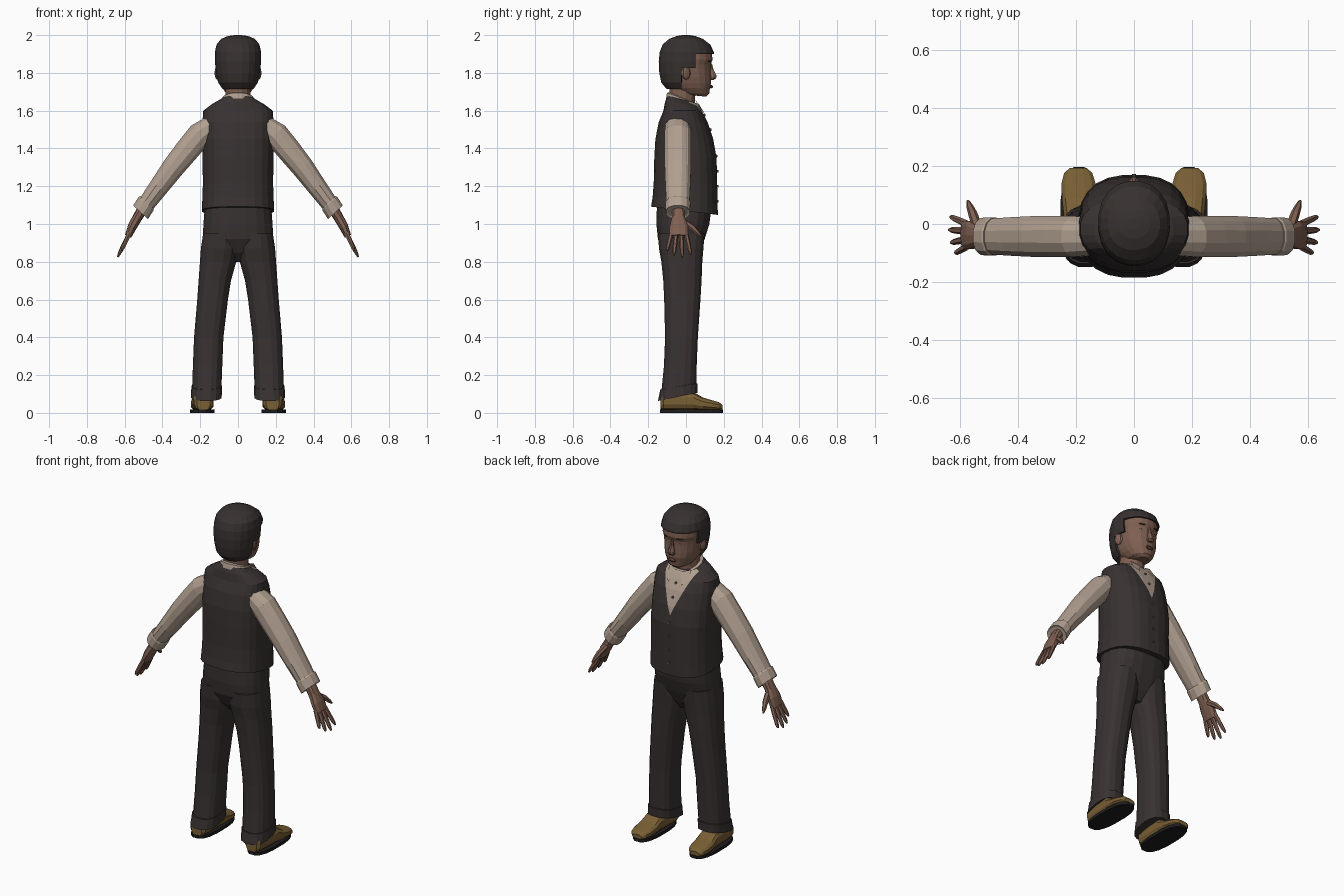
import bpy, bmesh, math
from mathutils import Vector as V


def mat(name, r, g, b):
    m = bpy.data.materials.new(name)
    m.diffuse_color = (r, g, b, 1)
    return m


CLOTH = mat("dark cloth", 0.040, 0.031, 0.031)
HAIR = mat("dark hair", 0.038, 0.031, 0.029)
SHIRT = mat("cream shirt", 0.44, 0.35, 0.28)
SKIN = mat("brown skin", 0.21, 0.115, 0.082)
SHOE = mat("tan leather", 0.19, 0.115, 0.035)
SOLE = mat("black sole", 0.014, 0.012, 0.012)
LIP = mat("lips", 0.14, 0.06, 0.05)
BUTTON = mat("button", 0.12, 0.09, 0.07)


def finish(bm, name, mats, mirror=False):
    bmesh.ops.recalc_face_normals(bm, faces=bm.faces)
    me = bpy.data.meshes.new(name)
    bm.to_mesh(me)
    bm.free()
    ob = bpy.data.objects.new(name, me)
    bpy.context.collection.objects.link(ob)
    for m in mats:
        me.materials.append(m)
    if mirror:
        ob.modifiers.new("mirror", 'MIRROR').use_mirror_merge = False
    return ob


def loft(rings, n=16, e=0.85, caps=(True, True), bm=None):
    """Skin rings given as (centre, half axis u, half axis v)."""
    bm = bm or bmesh.new()
    f = lambda t: math.copysign(abs(t) ** e, t)
    loops = []
    for c, u, v in rings:
        ang = [2 * math.pi * (i + 0.5) / n for i in range(n)]
        loops.append([bm.verts.new(V(c) + V(u) * f(math.cos(a)) + V(v) * f(math.sin(a))) for a in ang])
    for a, b in zip(loops, loops[1:]):
        for i in range(n):
            j = (i + 1) % n
            bm.faces.new((a[i], a[j], b[j], b[i]))
    if caps[0]:
        bm.faces.new(loops[0][::-1])
    if caps[1]:
        bm.faces.new(loops[-1])
    return bm


def level(z, x0, x1, y0, y1, tilt=0):
    """Horizontal ring from its extents; tilt raises the +y side."""
    h = (y1 - y0) / 2
    return ((x0 + x1) / 2, (y0 + y1) / 2, z), ((x1 - x0) / 2, 0, 0), (0, h, tilt)


def sym(rows):
    return [level(r[0], -r[1], r[1], *r[2:]) for r in rows]


def tube(bm, pts, radii, n=6):
    """Round tube through points, used for fingers."""
    d = (V(pts[-1]) - V(pts[0])).normalized()
    u = d.cross(V((0, 1, 0))).normalized()
    w = d.cross(u)
    loft([(p, u * r, w * r) for p, r in zip(pts, radii)], n, 1, bm=bm)


def cut(bm, co, no):
    bmesh.ops.bisect_plane(bm, geom=bm.verts[:] + bm.edges[:] + bm.faces[:], plane_co=co, plane_no=no)


def blob(name, loc, size, m, mirror=True, seg=8, rot=0):
    bm = bmesh.new()
    bmesh.ops.create_uvsphere(bm, u_segments=seg, v_segments=6, radius=1)
    for v in bm.verts:
        x, y, z = v.co.x * size[0], v.co.y * size[1], v.co.z * size[2]
        c, s = math.cos(rot), math.sin(rot)
        v.co = V(loc) + V((x * c - y * s, x * s + y * c, z))
    return finish(bm, name, [m], mirror)


# Vest, with the shirt front showing in its V neck
bm = loft(sym([(1.07, .193, -.186, .17, -.022), (1.13, .19, -.178, .168, -.01), (1.22, .187, -.172, .166),
               (1.35, .19, -.169, .163), (1.45, .19, -.163, .145), (1.54, .19, -.145, .115),
               (1.60, .185, -.12, .085), (1.635, .135, -.112, .07, -.01), (1.66, .085, -.1, .055, -.02)]), 24, .8)
sides = [V((s * .23, 0, -.095)).normalized() for s in (1, -1)]
for no in sides:
    cut(bm, (0, 0, 1.40), no)
for f in bm.faces:
    c = f.calc_center_median()
    if c.y > 0.02 and all((c - V((0, 0, 1.40))).dot(no) < 0 for no in sides):
        f.material_index = 1
finish(bm, "vest", [CLOTH, SHIRT])

# Shirt collar band and its two points
finish(loft(sym([(1.63, .095, -.108, .07, -.035), (1.665, .083, -.102, .062, -.03),
                 (1.668, .072, -.09, .05, -.03)]), 16, .95), "shirt_collar", [SHIRT])
bm = bmesh.new()
bm.faces.new([bm.verts.new(p) for p in ((.012, .068, 1.635), (.07, .05, 1.655), (.075, .085, 1.60), (.045, .105, 1.575))])
bmesh.ops.solidify(bm, geom=bm.faces[:], thickness=.007)
finish(bm, "collar_point", [SHIRT], True)

# Buttons down the shirt and vest
bm = bmesh.new()
for y, z in ((.096, 1.575), (.128, 1.50), (.16, 1.36), (.165, 1.28), (.167, 1.20), (.167, 1.12)):
    loft([((0, y - .004, z), (.008, 0, 0), (0, 0, .008)), ((0, y + .006, z), (.007, 0, 0), (0, 0, .007))], 8, 1, bm=bm)
finish(bm, "buttons", [BUTTON])

# Trousers: seat, legs and turned-up cuffs
finish(loft(sym([(.80, .04, -.07, .04), (.85, .13, -.115, .07), (.92, .188, -.15, .10),
                 (1.0, .185, -.158, .125), (1.12, .175, -.155, .14)]), 20, .8), "trouser_seat", [CLOTH])
finish(loft([level(*r) for r in (
    (.10, .088, .245, -.135, .055, .022), (.25, .082, .24, -.118, .058), (.40, .076, .234, -.112, .064),
    (.60, .052, .217, -.117, .078), (.70, .036, .21, -.122, .084), (.80, .008, .203, -.132, .088),
    (.87, -.004, .198, -.145, .094), (.95, .0, .186, -.15, .10))], 16, .8), "trouser_leg", [CLOTH], True)
finish(loft([level(*r) for r in ((.085, .085, .25, -.15, .063, .022), (.14, .084, .248, -.138, .063, .016),
                                 (.141, .09, .24, -.125, .055, .016))], 16, .8), "trouser_cuff", [CLOTH], True)

# Sleeves and shirt cuffs, following the sloping arm
NRM = V((.73, 0, .68))
arm = lambda rows: [((x, -.043, z), (0, ry, 0), NRM * r) for x, z, r, ry in rows]
finish(loft(arm([(.12, 1.53, .06, .065), (.20, 1.475, .069, .073), (.27, 1.39, .067, .073), (.343, 1.30, .062, .072),
                 (.42, 1.195, .054, .068), (.505, 1.08, .045, .062)]), 12, .9), "shirt_sleeve", [SHIRT], True)
finish(loft(arm([(.482, 1.115, .05, .064), (.486, 1.108, .055, .068), (.516, 1.062, .055, .066),
                 (.514, 1.066, .045, .055)]), 12, .9), "sleeve_cuff", [SHIRT], True)

# Hands: palm, four fingers and thumb
bm = loft([((x, y, z), (0, ry, 0), V((.88, 0, .47)) * t) for x, z, y, ry, t in (
    (.505, 1.08, -.04, .034, .028), (.535, 1.03, -.04, .036, .026), (.56, .985, -.038, .05, .024),
    (.582, .935, -.038, .05, .018))], 10, .8)
for y0, y1, x1, z1 in ((-.078, -.1, .615, .86), (-.052, -.064, .63, .835), (-.025, -.02, .637, .825), (.0, .025, .632, .84)):
    a, b = V((.575, y0, .95)), V((x1, y1, z1))
    tube(bm, (a, a.lerp(b, .5), a.lerp(b, .85), b), (.013, .012, .01, .005))
tube(bm, ((.54, -.01, 1.01), (.555, .035, .98), (.565, .06, .955), (.572, .08, .935)), (.017, .016, .012, .005))
finish(bm, "hand", [SKIN], True)

# Shoes and soles
finish(loft([((x, y, .012 + h / 2), (w, 0, 0), (0, 0, h / 2)) for y, x, w, h in (
    (-.135, .183, .035, .085), (-.12, .183, .052, .10), (-.04, .185, .055, .105), (.04, .187, .057, .10),
    (.09, .189, .061, .07), (.14, .191, .06, .055), (.175, .192, .05, .045), (.193, .192, .03, .03))], 12, .75),
    "shoe", [SHOE], True)
finish(loft([level(z, .124, .254, -.14, .198) for z in (0, .018)], 16, .75), "shoe_sole", [SOLE], True)

# Neck and head
finish(loft(sym([(1.60, .075, -.095, .05), (1.66, .068, -.09, .05), (1.78, .066, -.09, .06)]), 12, 1), "neck", [SKIN])
finish(loft(sym([(1.678, .035, .03, .108, -.004), (1.69, .062, -.03, .124), (1.72, .083, -.075, .128), (1.745, .093, -.1, .134),
                 (1.775, .101, -.115, .133), (1.82, .106, -.125, .131), (1.845, .109, -.13, .132),
                 (1.87, .112, -.13, .142), (1.92, .110, -.125, .137), (1.96, .09, -.1, .10)]), 20, .9), "head", [SKIN])

# Hair cap, cut away around the face
bm = loft(sym([(1.715, .086, -.105, .12), (1.75, .108, -.133, .14), (1.80, .117, -.143, .143), (1.86, .124, -.146, .148),
               (1.91, .124, -.141, .149), (1.95, .115, -.125, .13), (1.98, .09, -.09, .09),
               (1.995, .055, -.05, .05), (2.0, .02, -.02, .02)]), 20, .92, (False, True))
for co, no in (((0, 0, 1.9), (0, 0, 1)), ((0, .05, 0), (0, 1, 0)), ((0, .022, 0), (0, 1, 0)),
               ((0, -.025, 0), (0, 1, 0)), ((0, 0, 1.825), (0, 0, 1))):
    cut(bm, co, no)
gone = []
for f in bm.faces:
    c = f.calc_center_median()
    if c.z < 1.9 and (c.y > .05 or (c.z < 1.825 and c.y > -.025)):
        gone.append(f)
bmesh.ops.delete(bm, geom=gone, context='FACES')
ob = finish(bm, "hair", [HAIR])
sol = ob.modifiers.new("thickness", 'SOLIDIFY')
sol.thickness, sol.offset = .012, -1

# Face details
blob("ear", (.11, .0, 1.80), (.012, .026, .036), SKIN, rot=.35)
bm = loft([((0, y, z), (w, 0, 0), (0, d, 0)) for z, y, w, d in (
    (1.762, .135, .016, .012), (1.772, .138, .022, .023), (1.785, .138, .018, .026),
    (1.815, .132, .011, .016), (1.85, .128, .008, .01))], 8, 1)
finish(bm, "nose", [SKIN])
blob("eye", (.043, .115, 1.833), (.017, .008, .006), HAIR, rot=-.3)
blob("eyebrow", (.045, .125, 1.862), (.024, .008, .004), HAIR, rot=-.35)
blob("lips", (0, .132, 1.727), (.026, .011, .009), LIP, False)
